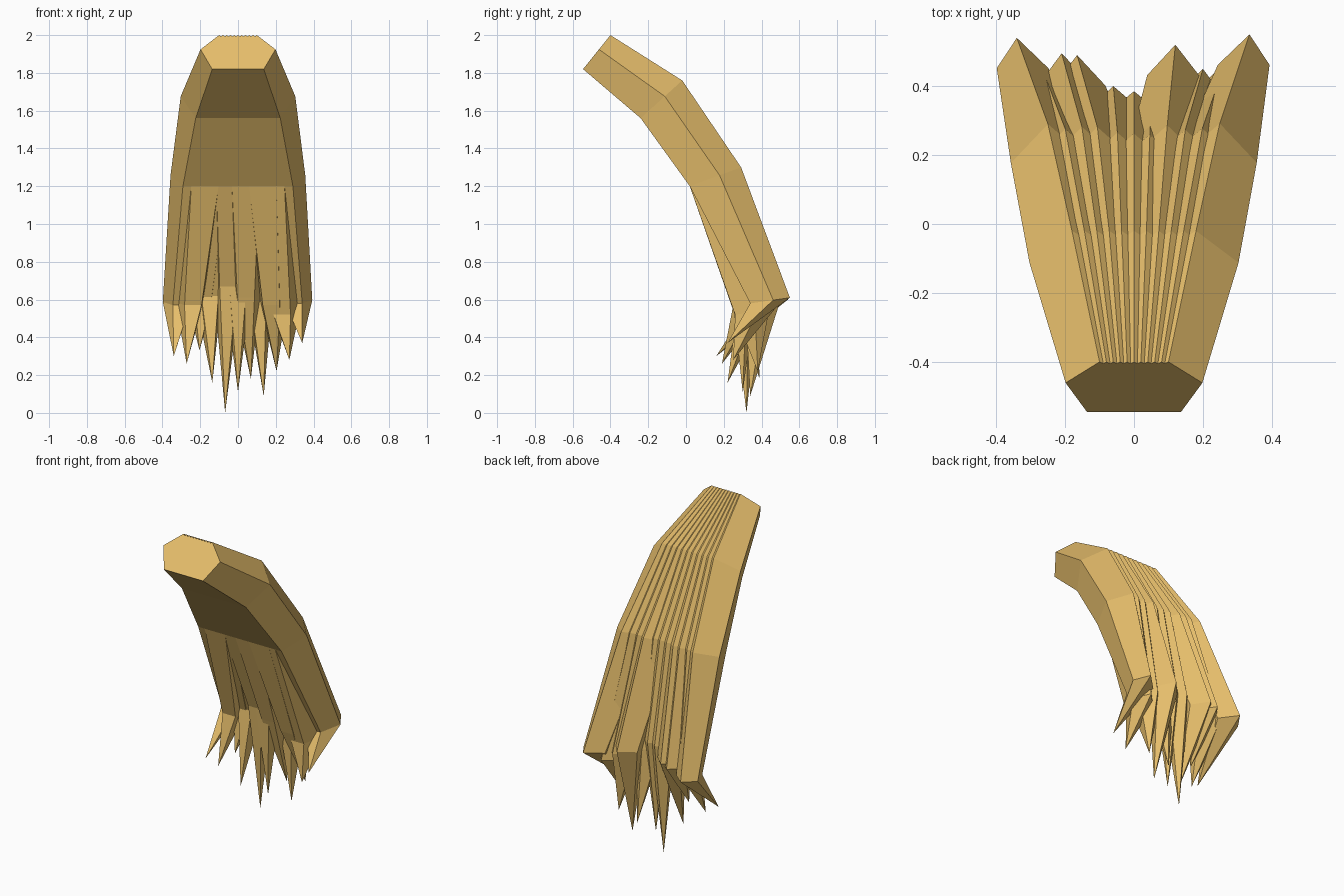
import bpy, bmesh

if "Cube" in bpy.data.objects:
    bpy.data.objects.remove(bpy.data.objects["Cube"])

mat = bpy.data.materials.new("golden")
mat.diffuse_color = (0.80, 0.52, 0.15, 1)
mat.use_nodes = True
mat.node_tree.nodes["Principled BSDF"].inputs["Base Color"].default_value = mat.diffuse_color

# Shared bend: ridge y, ridge z, drop direction (dy, dz), half width, inward lean, ridge fan
RINGS = [(-0.40, 2.00, -0.145, -0.18, 0.111, 0.030, 0.10),
         (-0.02, 1.76, -0.22, -0.20, 0.140, 0.040, 0.18),
         (0.29, 1.30, -0.27, -0.10, 0.120, 0.030, 0.25)]

# Five-sided section: (width fraction, depth fraction), ridge on top
SECTION = [(0, 0), (1, 0.42), (0.6, 1), (-0.6, 1), (-1, 0.42)]

# Loose ends per strand: end ridge x, y, z, then tip y, z
ENDS = [(-.34, .54, .60, .16, .30), (-.27, .46, .60, .19, .26),
        (-.21, .495, .63, .26, .33), (-.165, .49, .65, .22, .16),
        (-.06, .40, .70, .32, .00), (.00, .385, .70, .30, .11),
        (.05, .37, .64, .39, .18), (.12, .52, .66, .34, .09),
        (.20, .45, .60, .38, .22), (.265, .47, .55, .25, .28),
        (.335, .55, .61, .22, .37)]


def strand(index, end):
    side = (index - 5) / 5
    ex, ey, ez, tip_y, tip_z = end
    depth = min(0.21, ey - 0.24)
    rings = [(side * fan, y, z, dy, dz, w, lean)
             for y, z, dy, dz, w, lean, fan in RINGS]
    # Middle of the strand follows part of its loose end's offset
    x, y, z, dy, dz, w, lean = rings[2]
    rings[2] = (x * 0.7 + ex * 0.22, y + (ey - 0.54) * 0.18, z, dy + (0.54 - ey) * 0.18, dz, w, lean)
    rings.append((ex, ey, ez, -depth, -0.03, 0.075, 0.04))

    bm = bmesh.new()
    loops = []
    for x, y, z, dy, dz, w, lean in rings:
        loops.append([bm.verts.new((x + u * w - side * lean * v, y + v * dy, z + v * dz))
                      for u, v in SECTION])
    bm.faces.new(loops[0])
    for a, b in zip(loops, loops[1:]):
        for k in range(5):
            n = (k + 1) % 5
            bm.faces.new((a[k], a[n], b[n], b[k]))
    # Pointed tip
    tip = bm.verts.new((side * 0.34, tip_y, tip_z))
    for k in range(5):
        bm.faces.new((loops[-1][k], loops[-1][(k + 1) % 5], tip))
    bmesh.ops.recalc_face_normals(bm, faces=bm.faces)
    mesh = bpy.data.meshes.new("strand")
    bm.to_mesh(mesh)
    bm.free()
    mesh.materials.append(mat)
    obj = bpy.data.objects.new(f"strand_{index + 1}", mesh)
    bpy.context.collection.objects.link(obj)


# Eleven overlapping strands fanned from the root
for i, e in enumerate(ENDS):
    strand(i, e)
